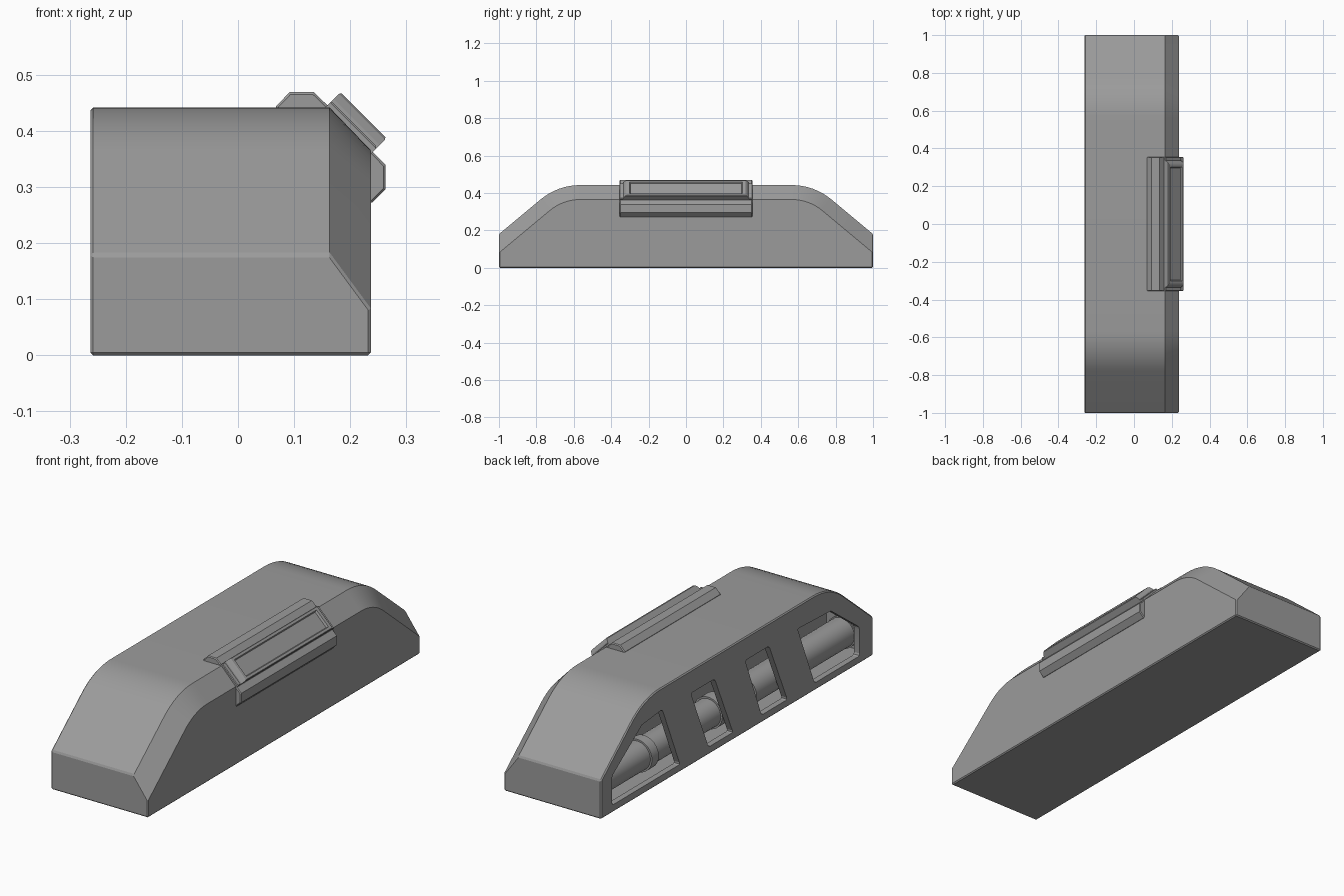
import bpy, bmesh, math
from mathutils import Matrix

if "Cube" in bpy.data.objects:
    bpy.data.objects.remove(bpy.data.objects["Cube"])

# Dark grey paint shared by every part
paint = bpy.data.materials.new("dark_grey")
paint.diffuse_color = (0.33, 0.33, 0.33, 1)
paint.use_nodes = True
paint.node_tree.nodes["Principled BSDF"].inputs["Base Color"].default_value = paint.diffuse_color


def make_object(name, bm):
    bmesh.ops.recalc_face_normals(bm, faces=bm.faces)
    me = bpy.data.meshes.new(name)
    bm.to_mesh(me)
    bm.free()
    me.materials.append(paint)
    ob = bpy.data.objects.new(name, me)
    bpy.context.collection.objects.link(ob)
    return ob


def loft(name, loops):
    """Skin matching loops of 3D points and cap both ends."""
    bm = bmesh.new()
    rings = [[bm.verts.new(p) for p in loop] for loop in loops]
    n = len(rings[0])
    for a, b in zip(rings, rings[1:]):
        for i in range(n):
            j = (i + 1) % n
            bm.faces.new((a[i], a[j], b[j], b[i]))
    bm.faces.new(rings[0])
    bm.faces.new(rings[-1])
    return make_object(name, bm)


def prism_x(name, pts, x0, x1):
    return loft(name, [[(x, y, z) for y, z in pts] for x in (x0, x1)])


def prism_y(name, pts, y0, y1):
    return loft(name, [[(x, y, z) for x, z in pts] for y in (y0, y1)])


def use(ob):
    bpy.ops.object.select_all(action='DESELECT')
    ob.select_set(True)
    bpy.context.view_layer.objects.active = ob


def smooth(ob, angle=15):
    use(ob)
    bpy.ops.object.shade_smooth_by_angle(angle=math.radians(angle))


def bevel(ob, width, segments=1):
    m = ob.modifiers.new("bevel", 'BEVEL')
    m.width, m.segments = width, segments
    m.limit_method = 'ANGLE'
    m.angle_limit = math.radians(50)
    use(ob)
    bpy.ops.object.modifier_apply(modifier=m.name)


def cut(ob, cutter):
    cutter.hide_render = True
    m = ob.modifiers.new("cut", 'BOOLEAN')
    m.operation, m.solver, m.object = 'DIFFERENCE', 'EXACT', cutter
    use(ob)
    bpy.ops.object.modifier_apply(modifier=m.name)
    bpy.data.objects.remove(cutter)


# Side outline of the housing, shrunk inwards by d
def outline(d=0.0, end=1.0, base=0.0):
    slope = math.radians(39.9)
    r = 0.33 - d
    arc = [(0.566 + r * math.sin(slope * i / 8), 0.112 + r * math.cos(slope * i / 8))
           for i in range(9)]
    z_end = 0.18 - d / math.cos(slope) + (1 - end) * math.tan(slope)
    half = arc + [(end, z_end), (end, base)]
    return half + [(-y, z) for y, z in reversed(half)]


# Housing with a wide chamfer along its +x edge
body = loft("housing", [[(x, y, z) for y, z in outline(d)]
                        for x, d in ((-0.263, 0), (0.163, 0), (0.237, 0.077))])
bevel(body, 0.005)

# Hollow behind the left wall, then the four slanted windows
cut(body, prism_x("cavity_cutter", outline(0.03, 0.975, 0.02), -0.235, -0.04))
windows = [
    [(0.92, 0.035), (0.92, 0.17), (0.70, 0.325), (0.55, 0.34), (0.42, 0.035)],
    [(0.21, 0.035), (0.34, 0.335), (0.165, 0.335), (0.03, 0.035)],
    [(-0.18, 0.035), (-0.06, 0.335), (-0.235, 0.335), (-0.37, 0.035)],
    [(-0.57, 0.035), (-0.445, 0.335), (-0.69, 0.325), (-0.90, 0.17), (-0.90, 0.035)],
]
for pts in windows:
    cutter = prism_x("window_cutter", pts, -0.30, -0.20)
    bevel(cutter, 0.012, 2)
    cut(body, cutter)
smooth(body)

# Stepped tube running behind the windows: (y, radius) stations
stations = [(-0.97, 0.074), (-0.92, 0.074), (-0.92, 0.068), (-0.2, 0.068), (-0.2, 0.05),
            (0, 0.05), (0, 0.074), (0.06, 0.074), (0.06, 0.066), (0.53, 0.066),
            (0.53, 0.076), (0.58, 0.076), (0.58, 0.068), (0.97, 0.068)]
tube = loft("inner_tube", [[(-0.155 + r * math.cos(a), y, 0.108 + r * math.sin(a))
                            for a in (2 * math.pi * k / 32 for k in range(32))]
                           for y, r in stations])
smooth(tube)

# Bars of the lamp bracket above and beside the chamfer
Y = 0.355
bars = {
    "bracket_top_bar": [(0.068, 0.435), (0.068, 0.444), (0.092, 0.469), (0.135, 0.469),
                        (0.162, 0.443), (0.155, 0.435)],
    "bracket_side_bar": [(0.230, 0.272), (0.239, 0.272), (0.263, 0.296), (0.263, 0.339),
                         (0.238, 0.365), (0.230, 0.358)],
}
for name, pts in bars.items():
    bevel(prism_y(name, pts, -Y, Y), 0.004)

# Lamp plate and lamp block with recessed face, built flat and tilted onto the chamfer
tilt = Matrix.Translation((0.199, 0, 0.403)) @ Matrix.Rotation(math.radians(45), 4, 'Y')


def rect(hx, hy, z):
    return [(-hx, -hy, z), (hx, -hy, z), (hx, hy, z), (-hx, hy, z)]


plate = loft("lamp_plate", [rect(0.058, Y, -0.012), rect(0.058, Y, 0.009),
                            rect(0.055, Y - 0.003, 0.012)])
lamp = loft("lamp_block", [rect(0.058, 0.338, 0.0), rect(0.058, 0.334, 0.018),
                           rect(0.058, 0.324, 0.031), rect(0.055, 0.316, 0.035),
                           rect(0.044, 0.302, 0.035), rect(0.040, 0.297, 0.026)])
for ob in (plate, lamp):
    ob.matrix_world = tilt
